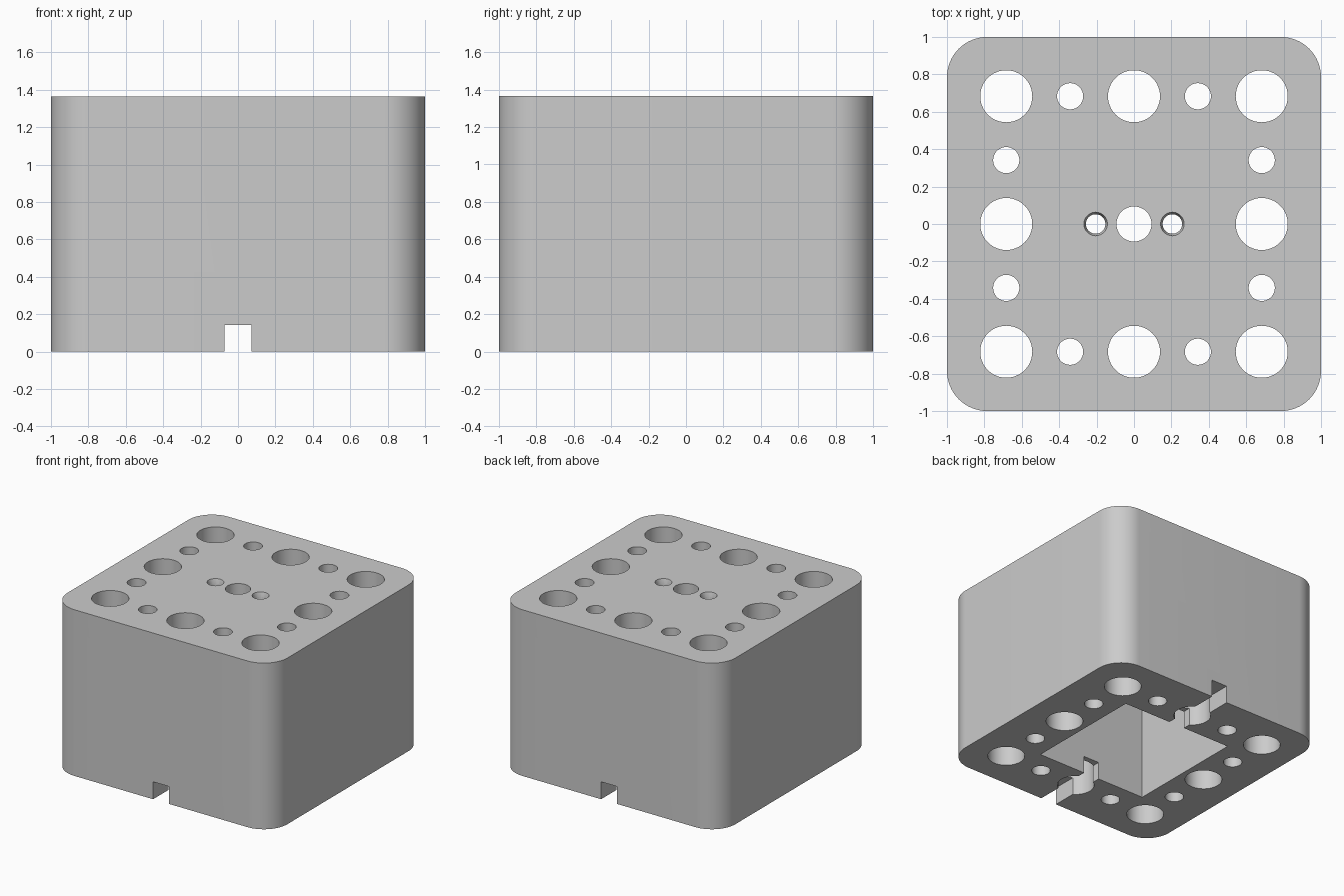
import bpy, bmesh, math
from mathutils import Matrix

if "Cube" in bpy.data.objects:
    bpy.data.objects.remove(bpy.data.objects["Cube"], do_unlink=True)

HEIGHT = 1.365
PITCH = 0.683
ROOF = 0.25

grey = bpy.data.materials.new("light grey")
colour = (0.6, 0.6, 0.6, 1)
grey.use_nodes = True
grey.diffuse_color = colour
grey.node_tree.nodes["Principled BSDF"].inputs["Base Color"].default_value = colour


def make_object(name, bm):
    mesh = bpy.data.meshes.new(name)
    bm.to_mesh(mesh)
    bm.free()
    mesh.materials.append(grey)
    obj = bpy.data.objects.new(name, mesh)
    bpy.context.collection.objects.link(obj)
    return obj


def box_mesh(sx, sy, z0, z1):
    bm = bmesh.new()
    place = Matrix.Translation((0, 0, (z0 + z1) / 2)) @ Matrix.Diagonal((sx, sy, z1 - z0, 1))
    bmesh.ops.create_cube(bm, size=1, matrix=place)
    return bm


def add_round(bm, x, y, r0, r1, z0, z1):
    bmesh.ops.create_cone(bm, cap_ends=True, segments=48, radius1=r0, radius2=r1,
                          depth=z1 - z0, matrix=Matrix.Translation((x, y, (z0 + z1) / 2)))


def cut(target, bm):
    cutter = make_object("cutter", bm)
    cutter.hide_render = True
    mod = target.modifiers.new("cut", "BOOLEAN")
    mod.operation = "DIFFERENCE"
    mod.solver = "EXACT"
    mod.object = cutter
    bpy.context.view_layer.objects.active = target
    bpy.ops.object.modifier_apply(modifier=mod.name)
    bpy.data.objects.remove(cutter, do_unlink=True)


# Block with rounded upright edges
bm = box_mesh(2, 2, 0, HEIGHT)
upright = [e for e in bm.edges if abs(e.verts[0].co.z - e.verts[1].co.z) > 1]
bmesh.ops.bevel(bm, geom=upright, offset=0.215, segments=16, profile=0.5, affect="EDGES")
block = make_object("block", bm)

# Square pocket open at the bottom, and the cable slot running front to back
cut(block, box_mesh(1, 1, -0.1, HEIGHT - ROOF))
cut(block, box_mesh(0.143, 2.2, -0.1, 0.143))

# Ring of through holes, large and small by turns
bm = bmesh.new()
for i in range(-2, 3):
    for j in range(-2, 3):
        if max(abs(i), abs(j)) == 2:
            r = 0.07 if (i + j) % 2 else 0.139
            if i % 2 == 0 or j % 2 == 0:
                add_round(bm, i * PITCH / 2, j * PITCH / 2, r, r, -0.1, HEIGHT + 0.1)
cut(block, bm)

# Centre hole with a tapered screw hole on each side
bm = bmesh.new()
add_round(bm, 0, 0, 0.094, 0.094, HEIGHT - ROOF - 0.1, HEIGHT + 0.1)
for side in (-1, 1):
    add_round(bm, side * 0.205, 0, 0.052, 0.052, HEIGHT - ROOF - 0.1, HEIGHT + 0.1)
cut(block, bm)
bm = bmesh.new()
for side in (-1, 1):
    add_round(bm, side * 0.205, 0, 0.051, 0.075, HEIGHT - 0.04, HEIGHT + 0.04)
cut(block, bm)

# Smooth round walls, sharp rims
bpy.ops.object.select_all(action="DESELECT")
block.select_set(True)
bpy.context.view_layer.objects.active = block
bpy.ops.object.shade_smooth_by_angle(angle=math.radians(30))
